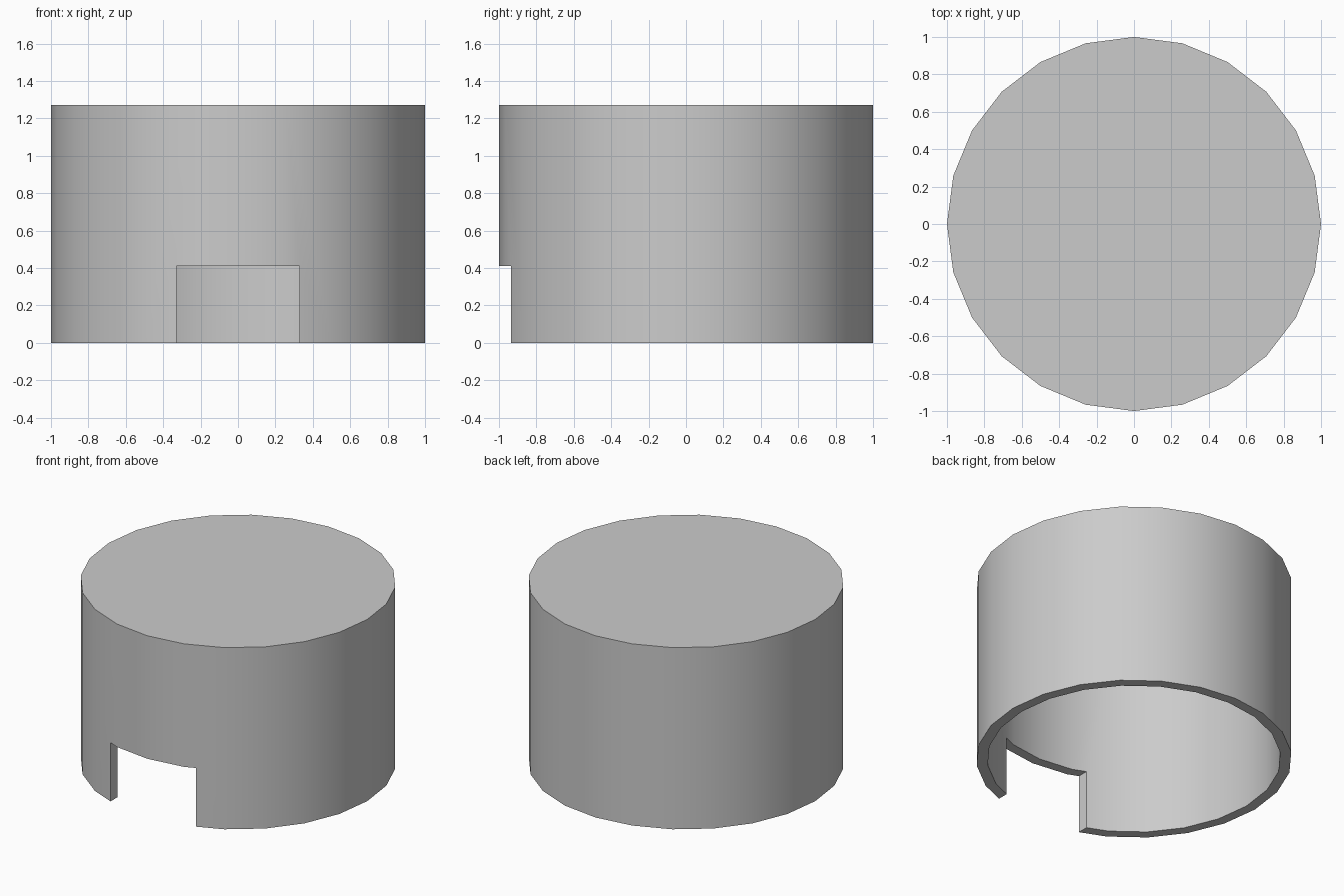
import bpy
import math

SIDES = 24
HEIGHT = 1.27
WALL = 0.07

cube = bpy.data.objects.get("Cube")
if cube:
    bpy.data.objects.remove(cube, do_unlink=True)

grey = bpy.data.materials.new("light grey")
grey.use_nodes = True
colour = (0.6, 0.6, 0.6, 1)
grey.diffuse_color = colour
grey.node_tree.nodes["Principled BSDF"].inputs["Base Color"].default_value = colour


def cylinder(name, radius, bottom, top):
    """Upright cylinder with a corner on the x axis."""
    bpy.ops.mesh.primitive_cylinder_add(
        vertices=SIDES, radius=radius, depth=top - bottom,
        location=(0, 0, (top + bottom) / 2), rotation=(0, 0, math.pi / 2))
    bpy.ops.object.transform_apply(location=True, rotation=True, scale=True)
    obj = bpy.context.object
    obj.name = name
    obj.data.materials.append(grey)
    return obj


def cut(target, cutter):
    """Subtract the cutter, then remove it."""
    mod = target.modifiers.new("cut", 'BOOLEAN')
    mod.operation = 'DIFFERENCE'
    mod.solver = 'EXACT'
    mod.object = cutter
    cutter.hide_render = True
    bpy.context.view_layer.objects.active = target
    bpy.ops.object.modifier_apply(modifier=mod.name)
    bpy.data.objects.remove(cutter, do_unlink=True)


# Round cap, closed on top
cap = cylinder("cap_shell", 1, 0, HEIGHT)

# Hollow inside, open at the bottom
cut(cap, cylinder("hollow_cutter", 1 - WALL, -0.2, HEIGHT - WALL))

# Rectangular notch in the front wall
bpy.ops.mesh.primitive_cube_add(size=1, location=(0, -0.9, 0.105))
notch = bpy.context.object
notch.name = "notch_cutter"
notch.scale = (0.66, 0.8, 0.61)
bpy.ops.object.transform_apply(location=True, rotation=True, scale=True)
notch.data.materials.append(grey)
cut(cap, notch)

# Smooth round walls with sharp rims
bpy.ops.object.select_all(action='DESELECT')
cap.select_set(True)
bpy.context.view_layer.objects.active = cap
bpy.ops.object.shade_smooth_by_angle(angle=math.radians(30))
